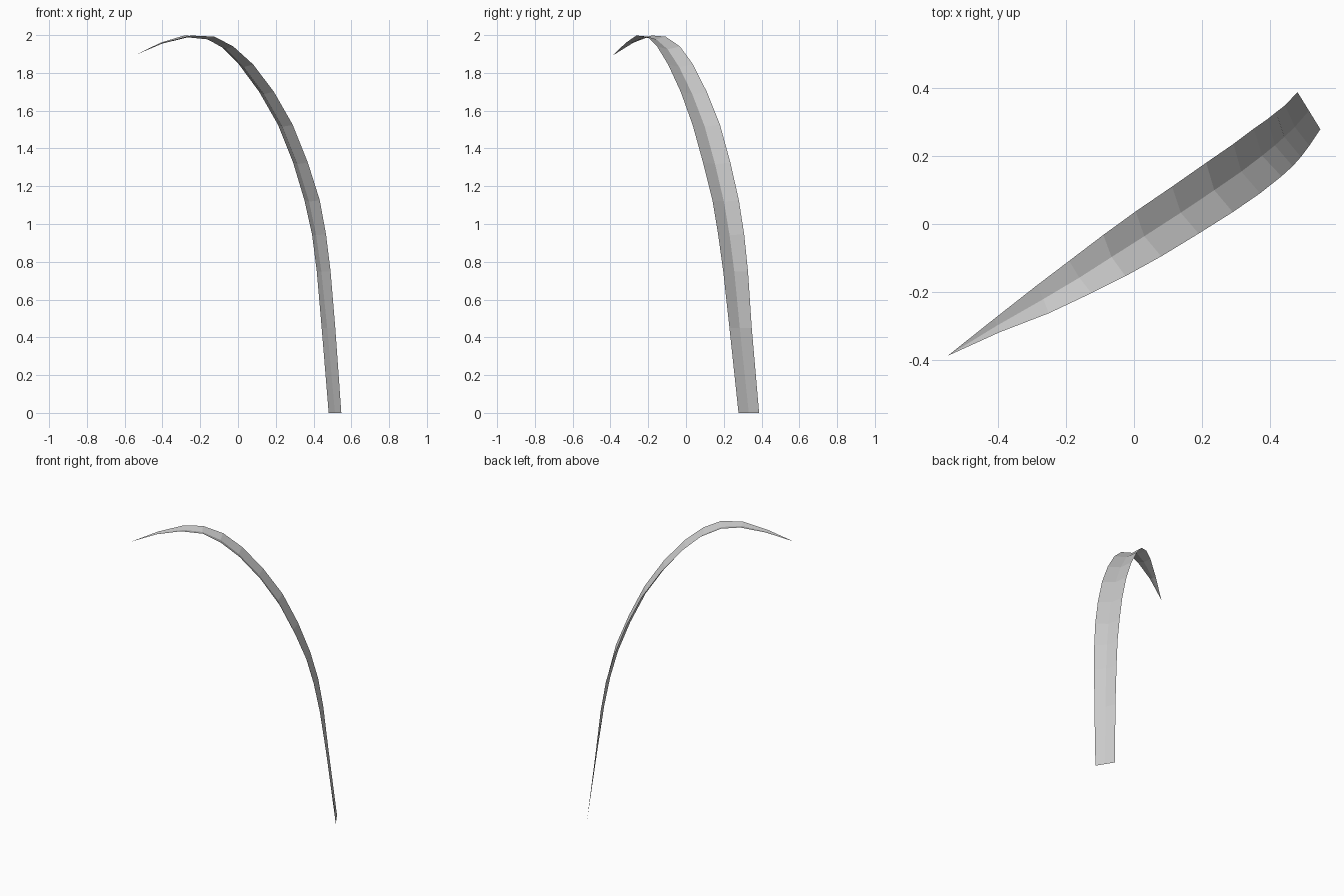
import bpy, bmesh
from mathutils import Vector

if "Cube" in bpy.data.objects:
    bpy.data.objects.remove(bpy.data.objects["Cube"])

# Stations along the blade: left edge x, y, right edge x, y, height, groove depth
stations = [
    (.48, .387, .547, .278, 0, 0),
    (.443, .348, .515, .23, .45, .008),
    (.417, .328, .49, .197, .75, .014),
    (.392, .308, .466, .17, .945, .018),
    (.352, .28, .433, .14, 1.125, .02),
    (.292, .235, .37, .09, 1.325, .02),
    (.212, .18, .29, .035, 1.525, .02),
    (.112, .11, .19, -.028, 1.70, .02),
    (.005, .037, .08, -.095, 1.845, .02),
    (-.09, -.032, -.025, -.153, 1.94, .018),
    (-.19, -.108, -.125, -.203, 1.992, .015),
    (-.285, -.18, -.25, -.262, 1.998, .01),
    (-.41, -.278, -.395, -.318, 1.96, .005),
]
tip_point = Vector((-.547, -.387, 1.893))

lefts = [Vector((s[0], s[1], s[4])) for s in stations]
rights = [Vector((s[2], s[3], s[4])) for s in stations]
mids = [(a + b) / 2 for a, b in zip(lefts, rights)] + [tip_point]

# Folded blade: the centre line is pushed towards the inside of the bend
bm = bmesh.new()
rows = []
for i, (a, b) in enumerate(zip(lefts, rights)):
    along = mids[i + 1] - mids[max(i - 1, 0)]
    inward = (b - a).cross(along).normalized()
    if inward.dot(Vector((-.8, -.55, -.8))) < 0:
        inward.negate()
    rows.append([bm.verts.new(p) for p in (a, mids[i] + inward * stations[i][5], b)])
for low, high in zip(rows, rows[1:]):
    for j in range(2):
        bm.faces.new((low[j], high[j], high[j + 1], low[j + 1]))

# Pointed tip
tip = bm.verts.new(tip_point)
for j in range(2):
    bm.faces.new((rows[-1][j], tip, rows[-1][j + 1]))

bmesh.ops.recalc_face_normals(bm, faces=bm.faces)
mesh = bpy.data.meshes.new("grass_blade")
bm.to_mesh(mesh)
bm.free()
bpy.context.collection.objects.link(bpy.data.objects.new("grass_blade", mesh))
